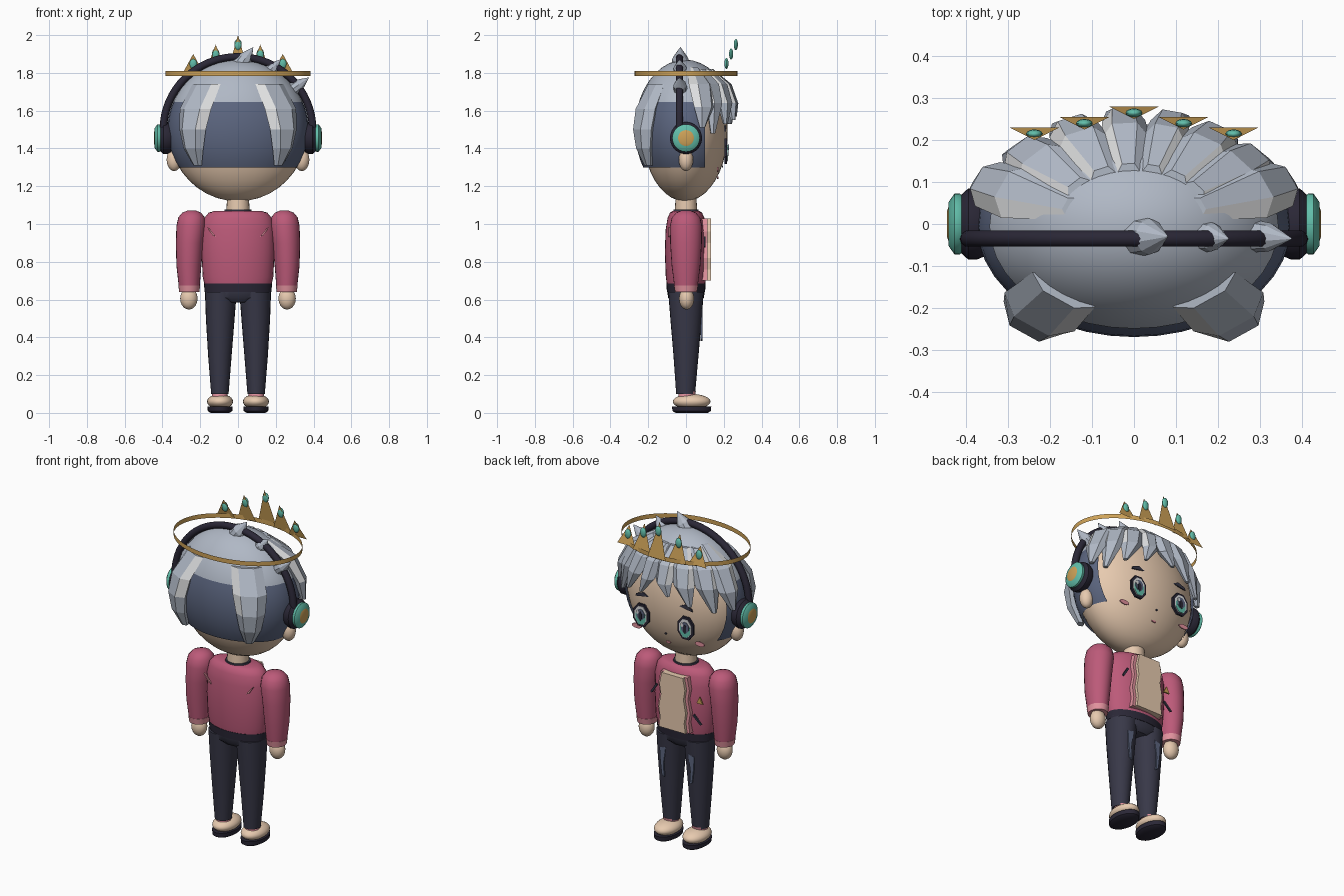
import bpy, bmesh, math
from mathutils import Vector

if "Cube" in bpy.data.objects:
    bpy.data.objects.remove(bpy.data.objects["Cube"])


def material(name, r, g, b):
    m = bpy.data.materials.new(name)
    lin = [((c / 255 + 0.055) / 1.055) ** 2.4 for c in (r, g, b)]
    m.diffuse_color = (*lin, 1)
    m.use_nodes = True
    m.node_tree.nodes["Principled BSDF"].inputs["Base Color"].default_value = m.diffuse_color
    return m


SKIN = material("skin cream", 232, 203, 176)
HAIR = material("hair grey", 176, 184, 197)
SHINE = material("hair highlight", 222, 223, 224)
SLATE = material("slate blue", 92, 102, 128)
NAVY = material("trouser navy", 56, 56, 72)
BLACK = material("dark violet", 42, 39, 54)
PINK = material("jacket pink", 188, 90, 121)
BLUSH = material("light pink", 226, 146, 158)
TEAL = material("teal", 98, 190, 170)
GOLD = material("gold", 206, 162, 88)
smooth = []


def finish(name, bm, mats, is_smooth=True):
    bmesh.ops.recalc_face_normals(bm, faces=bm.faces[:])
    me = bpy.data.meshes.new(name)
    bm.to_mesh(me)
    bm.free()
    for m in mats if isinstance(mats, tuple) else (mats,):
        me.materials.append(m)
    ob = bpy.data.objects.new(name, me)
    bpy.context.collection.objects.link(ob)
    if is_smooth:
        smooth.append(ob)
    return ob


def skin_rings(bm, rings, caps=True):
    """Bridge equal rings of points, capping both ends."""
    vs = [[bm.verts.new(p) for p in ring] for ring in rings]
    n = len(vs[0])
    for a, b in zip(vs, vs[1:]):
        for i in range(n):
            bm.faces.new((a[i], a[(i + 1) % n], b[(i + 1) % n], b[i]))
    if caps:
        bm.faces.new(vs[0][::-1])
        bm.faces.new(vs[-1])


def loft(name, mat, rings, n=24, caps=True):
    """Stacked ellipses: (z, rx, ry, cx, cy)."""
    bm = bmesh.new()
    ang = [2 * math.pi * i / n for i in range(n)]
    skin_rings(bm, [[(cx + rx * math.cos(a), cy + ry * math.sin(a), z) for a in ang]
                    for z, rx, ry, cx, cy in rings], caps)
    return finish(name, bm, mat)


def ball(name, mat, c, r, cuts=(), seg=32):
    """Ellipsoid; each cut is (point, direction to remove)."""
    bm = bmesh.new()
    bmesh.ops.create_uvsphere(bm, u_segments=seg, v_segments=seg // 2, radius=1)
    for v in bm.verts:
        v.co = Vector([c[i] + r[i] * v.co[i] for i in range(3)])
    for co, no in cuts:
        bmesh.ops.bisect_plane(bm, geom=bm.verts[:] + bm.edges[:] + bm.faces[:],
                               plane_co=co, plane_no=no, clear_outer=True)
    return finish(name, bm, mat)


def plate(name, mat, pts, y, thick=0.006):
    """Flat outline in x and z, extruded in y."""
    bm = bmesh.new()
    skin_rings(bm, [[(x, y + d, z) for x, z in pts] for d in (0, thick)])
    return finish(name, bm, mat, False)


def oval(cx, cz, rx, rz, n=10):
    return [(cx + rx * math.cos(2 * math.pi * (i + .5) / n),
             cz + rz * math.sin(2 * math.pi * (i + .5) / n)) for i in range(n)]


def disc_x(name, mat, x0, x1, r, z, y=0):
    """Drum with its axis along x and a chamfered outer rim."""
    bm = bmesh.new()
    ang = [2 * math.pi * i / 28 for i in range(28)]
    skin_rings(bm, [[(x, y + q * math.cos(a), z + q * math.sin(a)) for a in ang]
                    for x, q in ((x0, r * .9), (x0 * .7 + x1 * .3, r),
                                 (x0 * .4 + x1 * .6, r), (x1, r * .72))])
    return finish(name, bm, mat)


HC, HR = (0, -.005, 1.5), (.375, .266, .37)


def lock(name, deg, rows):
    """Faceted hair lock hugging the hair shell; rows are (z, width, thickness, lift, turn)."""
    rings = []
    for z, w, t, lift, turn in rows:
        th = math.radians(deg + turn)
        s = math.sqrt(max(.02, 1 - ((z - HC[2]) / HR[2]) ** 2)) * lift
        c = Vector((HR[0] * s * math.sin(th), HC[1] + HR[1] * s * math.cos(th), z))
        out = Vector((math.sin(th) / HR[0], math.cos(th) / HR[1], 0)).normalized()
        tan = Vector((out.y, -out.x, 0))
        rings.append([c + tan * w * math.cos(k * math.pi / 3)
                      + out * t * math.sin(k * math.pi / 3) for k in range(6)])
    bm = bmesh.new()
    skin_rings(bm, rings)
    bm.faces.ensure_lookup_table()
    for i in range(2):                      # one pale strip down the upper part
        bm.faces[i * 6 + (0 if deg > 0 else 2)].material_index = 1
    return finish(name, bm, (HAIR, SHINE), False)


# Head, hair shell, neck
ball("head", SKIN, (0, -.005, 1.495), (.366, .226, .375), seg=40)
ball("hair_dome", HAIR, HC, HR, [((0, 0, 1.645), (0, 0, -1))], 40)
ball("under_hair", SLATE, HC, (.373, .264, .37),
     [((0, 0, 1.65), (0, 0, 1)), ((0, 0, 1.3), (0, 0, -1)), ((0, .1, 0), (0, 1, 0))], 40)
loft("neck", SKIN, [(1.03, .062, .06, 0, 0), (1.16, .058, .055, 0, 0)])

# Hair locks: two long ones behind, side locks, fringe
for s in (-1, 1):
    lock("back_lock", s * 142, [(1.74, .085, .03, .95, 0), (1.61, .095, .045, 1.02, 0),
                                (1.5, .08, .05, 1.04, 0), (1.4, .06, .04, 1.06, 0),
                                (1.31, .025, .02, 1.08, 0)])
    lock("side_lock", s * 68, [(1.83, .03, .03, .9, 0), (1.74, .07, .045, 1.06, 0),
                               (1.62, .06, .035, 1.06, 0), (1.51, .015, .015, 1.06, 3 * s)])
FRINGE = [(-47, 1.5, .075), (-24, 1.53, .07), (-4, 1.57, .06),
          (14, 1.55, .055), (33, 1.53, .07), (52, 1.48, .07)]
for deg, tip, w in FRINGE:
    lock("fringe_lock", deg, [(1.82, w * .5, .03, .92, 0), (1.74, w, .045, 1.02, 0),
                              (1.64, w * .85, .035, 1.02, 0),
                              (tip, w * .2, .012, 1.02, 5 if deg > 0 else -5)])

# Cowlick spikes along the crown of the head
for x, z, r, tip in ((.02, 1.85, .05, (.08, -.03, 1.935)), (.17, 1.81, .04, (.225, -.035, 1.87)),
                     (.3, 1.72, .04, (.375, -.035, 1.775))):
    bm = bmesh.new()
    axis = (Vector(tip) - Vector((x, -.03, z))).normalized()
    q = axis.to_track_quat('Z', 'Y')
    skin_rings(bm, [[Vector((x, -.03, z)).lerp(Vector(tip), f) + q @ Vector(
        (r * g * math.cos(k * math.pi / 5), r * g * math.sin(k * math.pi / 5), 0))
        for k in range(10)] for f, g in ((-.3, 1), (.3, .85), (1, .03))])
    finish("cowlick", bm, HAIR, False)

# Ears and headphones
for s in (-1, 1):
    ball("ear", SKIN, (s * .338, 0, 1.34), (.04, .038, .06), seg=20)
    disc_x("headphone_cushion", BLACK, s * .355, s * .42, .085, 1.455)
    disc_x("headphone_shell", TEAL, s * .405, s * .441, .073, 1.455)
    disc_x("headphone_cap", GOLD, s * .435, s * .445, .042, 1.455)
bm = bmesh.new()
arc = []
for i in range(33):
    a = math.pi * i / 32
    d = Vector((math.cos(a), 0, math.sin(a)))
    arc.append([Vector((.395 * d.x, -.035, 1.5 + .385 * d.z)) + d * .02 * math.cos(b)
                + Vector((0, .02 * math.sin(b), 0)) for b in [k * math.pi / 5 for k in range(10)]])
skin_rings(bm, arc)
finish("headphone_band", bm, BLACK)

# Floating crown: thin ring, leaning points, gems
loft("crown_ring", GOLD, [(1.783, .385, .272, 0, 0), (1.81, .385, .272, 0, 0)], 56, False)
for x, y, tip in ((-.237, .23, 1.9), (-.118, .255, 1.95), (0, .28, 2.0),
                  (.118, .255, 1.95), (.237, .23, 1.9)):
    bm = bmesh.new()
    bm.faces.new([bm.verts.new(p) for p in ((x - .06, y, 1.79), (x + .06, y, 1.79),
                                            (x, y - .03, tip))])
    finish("crown_point", bm, GOLD, False)
    ball("crown_gem", TEAL, (x, y - .016, tip - .05), (.02, .011, .03), seg=12)

# Face
for s in (-1, 1):
    ex = s * .148
    plate("eye_outline", BLACK, oval(ex, 1.385, .057, .072, 8), .205, .012)
    plate("eye_white", SHINE, oval(ex, 1.385, .043, .058, 8), .217, .003)
    plate("eye_iris", TEAL, oval(ex, 1.375, .036, .046, 8), .22, .002)
    plate("eye_shade", SLATE, oval(ex, 1.392, .028, .034, 8), .222, .002)
    plate("eye_pupil", BLACK, oval(ex, 1.382, .012, .028, 6), .224, .002)
    plate("eye_glint", SHINE, oval(ex + .018, 1.405, .01, .013, 6), .225, .002)
    plate("eyebrow", NAVY, [(s * .1, 1.505), (s * .19, 1.49), (s * .185, 1.505),
                            (s * .14, 1.522)], .205)
    plate("cheek_blush", BLUSH, oval(s * .21, 1.288, .032, .014, 12), .165)
plate("nose", NAVY, oval(0, 1.305, .006, .006, 6), .19)
plate("mouth", BLUSH, oval(0, 1.245, .016, .006, 8), .165)

# Jacket
loft("jacket", PINK, [(.67, .175, .1, 0, 0), (.72, .187, .107, 0, 0), (.85, .193, .112, 0, 0),
                      (.97, .192, .108, 0, 0), (1.03, .18, .098, 0, 0), (1.06, .155, .085, 0, 0),
                      (1.07, .12, .07, 0, 0)], 32)
loft("collar", NAVY, [(1.06, .075, .068, 0, 0), (1.078, .07, .065, 0, 0)])
EDGE = [(.07, 1.03), (.085, .96), (.075, .9), (.09, .82), (.08, .76), (.088, .7)]
for name, mat, grow, y, t in (("lapel_trim", BLUSH, .018, .085, .03),
                              ("shirt_panel", SKIN, 0, .09, .042)):
    right = [(x + grow, z) for x, z in EDGE]
    plate(name, mat, right + [(-x, z) for x, z in right[::-1]], y, t)
plate("chest_badge", GOLD, [(-.175, .885), (-.135, .885), (-.155, .925)], .085, .009)
plate("jacket_slash", NAVY, [(-.18, .77), (-.17, .765), (-.12, .81), (-.128, .82)], .1, .009)
plate("jacket_slash", NAVY, [(.12, .93), (.13, .935), (.165, .88), (.155, .875)], .094, .009)
for s in (-1, 1):
    plate("back_mark", BLUSH, [(s * .165, .985), (s * .15, .975), (s * .115, .93),
                               (s * .135, .94)], -.092, .009)
    # Sleeves, cuffs, hands
    loft("sleeve", PINK, [(.655, .054, .06, s * .258, 0), (.78, .066, .076, s * .26, 0),
                          (.9, .073, .084, s * .256, 0), (.99, .078, .085, s * .248, 0),
                          (1.035, .07, .075, s * .246, 0), (1.06, .05, .052, s * .245, 0),
                          (1.072, .02, .022, s * .245, 0)])
    loft("cuff", BLUSH, [(.64, .053, .058, s * .258, 0), (.675, .058, .064, s * .258, 0)])
    ball("hand", SKIN, (s * .26, .003, .605), (.046, .04, .058), seg=20)
    # Trouser legs, socks, shoes
    loft("trouser_leg", NAVY, [(.1, .046, .05, s * .096, -.002), (.3, .062, .066, s * .096, 0),
                               (.5, .076, .083, s * .094, 0), (.64, .084, .094, s * .091, 0)])
    plate("knee_patch", SLATE, [(s * .075, .56), (s * .115, .55), (s * .11, .47), (s * .1, .39),
                                (s * .085, .38), (s * .09, .46)], .078, .009)
    loft("sock", BLUSH, [(.07, .042, .044, s * .096, 0), (.112, .04, .044, s * .096, .008)])
    ball("shoe", SKIN, (s * .095, .03, .06), (.069, .1, .04), seg=24)
    loft("shoe_sole", BLACK, [(0, .05, .085, s * .095, .03), (.01, .065, .102, s * .095, .03),
                              (.035, .067, .104, s * .095, .03)])

# Trouser top
loft("trouser_hips", NAVY, [(.585, .1, .07, 0, 0), (.61, .168, .095, 0, 0),
                            (.65, .178, .1, 0, 0)])
loft("waistband", BLACK, [(.64, .177, .101, 0, 0), (.685, .18, .104, 0, 0)], 32)

# Soft shading with crisp edges
bpy.ops.object.select_all(action='DESELECT')
for ob in smooth:
    ob.select_set(True)
bpy.context.view_layer.objects.active = smooth[0]
bpy.ops.object.shade_smooth_by_angle(angle=math.radians(40))
